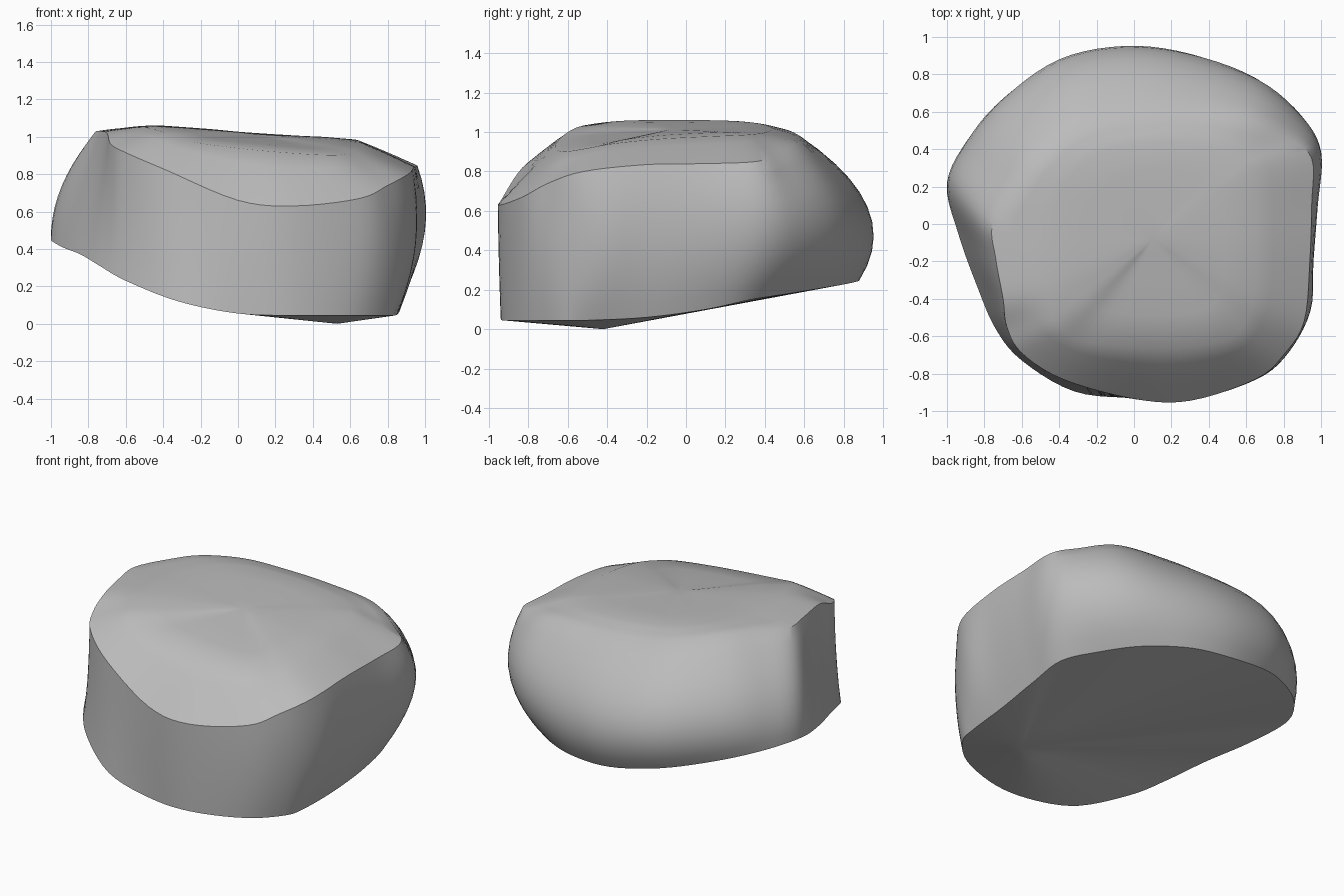
import bpy, bmesh
from mathutils import Vector

if "Cube" in bpy.data.objects:
    bpy.data.objects.remove(bpy.data.objects["Cube"])

# Cross-section loops, counter-clockwise from the front; matching stations
BOTTOM = [(0, -.93, .055), (.3, -.93, .045), (.62, -.82, .045), (.8, -.65, .045), (.84, -.5, .045),
          (.86, -.2, .06), (.87, .1, .1), (.85, .33, .15), (.71, .52, .18), (.52, .7, .21),
          (.25, .84, .235), (-.05, .88, .255), (-.38, .82, .31), (-.67, .65, .37), (-.88, .45, .42),
          (-1, .22, .45), (-.94, -.05, .41), (-.84, -.33, .37), (-.74, -.56, .31), (-.6, -.73, .23),
          (-.32, -.895, .12)]
MIDDLE = [(0, -.935, .35), (.3, -.94, .35), (.65, -.83, .35), (.83, -.68, .4), (.94, -.45, .42),
          (.95, -.2, .43), (.975, .1, .45), (.995, .38, .5), (.89, .58, .5), (.65, .78, .5),
          (.3, .91, .5), (-.05, .95, .51), (-.4, .88, .53), (-.7, .67, .56), (-.89, .44, .57),
          (-.97, .19, .66), (-.86, -.12, .68), (-.77, -.35, .68), (-.7, -.55, .62), (-.6, -.7, .58),
          (-.35, -.86, .45)]
LIP = [(0, -.935, .66), (.3, -.945, .63), (.65, -.83, .67), (.8, -.7, .74), (.91, -.52, .8),
       (.94, -.2, .835), (.95, .1, .84), (.95, .35, .85), (.82, .46, .885), (.6, .56, .945),
       (.25, .59, .965), (-.05, .57, .985), (-.3, .5, 1.015), (-.5, .34, 1.045), (-.63, .18, 1.045),
       (-.755, 0, 1.03), (-.74, -.18, 1.03), (-.7, -.4, 1.02), (-.68, -.55, .96), (-.6, -.69, .915),
       (-.38, -.83, .82)]
PLATEAU = [(0, -.66, .955), (.25, -.66, .93), (.5, -.62, .91), (.6, -.52, .92), (.64, -.38, .945),
           (.66, -.15, .97), (.65, .1, .985), (.63, .27, .992), (.58, .34, .995), (.45, .4, 1.0),
           (.18, .44, 1.017), (-.05, .42, 1.033), (-.22, .36, 1.05), (-.35, .24, 1.06), (-.42, .1, 1.065),
           (-.45, -.02, 1.067), (-.46, -.18, 1.067), (-.46, -.34, 1.062), (-.45, -.47, 1.05),
           (-.39, -.56, 1.03), (-.26, -.63, .985)]
LOWEST = Vector((.53, -.42, 0))
TOP = Vector((.1, -.08, 1.015))
STEPS = 5


def smooth_loop(points):
    """Closed Catmull-Rom curve through the stations."""
    p = [Vector(q) for q in points]
    n, out = len(p), []
    for i in range(n):
        a, b, c, d = p[i - 1], p[i], p[(i + 1) % n], p[(i + 2) % n]
        for s in range(STEPS):
            t = s / STEPS
            out.append(.5 * (2 * b + (c - a) * t + (2 * a - 5 * b + 4 * c - d) * t ** 2
                             + (3 * b - a - 3 * c + d) * t ** 3))
    return out


def wall(b, m, l, t):
    """Parabola through bottom, middle and lip."""
    k = (m.z - b.z) / (l.z - b.z)
    return (b * ((t - k) * (t - 1) / k) + m * (t * (t - 1) / (k * (k - 1)))
            + l * (t * (t - k) / (1 - k)))


bottom, middle, lip, plateau = map(smooth_loop, (BOTTOM, MIDDLE, LIP, PLATEAU))
count = len(bottom)
rows = [[p.lerp(LOWEST, t) for p in bottom] for t in (.8, .5, .2)]      # underside
rows += [[wall(b, m, l, i / 10) for b, m, l in zip(bottom, middle, lip)] for i in range(11)]  # sides
rows += [[l.lerp(p, t) for l, p in zip(lip, plateau)] for t in (.35, .7, 1)]  # upper slope
rows += [[p.lerp(TOP, t) for p in plateau] for t in (.3, .6, .85)]      # flat top

# Stone body
bm = bmesh.new()
rings = [[bm.verts.new(p) for p in row] for row in rows]
low, high = bm.verts.new(LOWEST), bm.verts.new(TOP)
for i in range(count):
    j = (i + 1) % count
    for r, s in zip(rings, rings[1:]):
        bm.faces.new((r[i], r[j], s[j], s[i]))
    bm.faces.new((low, rings[0][j], rings[0][i]))
    bm.faces.new((high, rings[-1][i], rings[-1][j]))
# Soften the upper slope into the flat top
soft = [v for ring in rings[-5:] for v in ring] + [high]
for _ in range(3):
    bmesh.ops.smooth_vert(bm, verts=soft, factor=.35, use_axis_z=True)
bmesh.ops.recalc_face_normals(bm, faces=bm.faces)
mesh = bpy.data.meshes.new("stone")
bm.to_mesh(mesh)
bm.free()
stone = bpy.data.objects.new("stone", mesh)
bpy.context.collection.objects.link(stone)

grey = bpy.data.materials.new("stone grey")
grey.diffuse_color = (.5, .5, .5, 1)
grey.use_nodes = True
grey.node_tree.nodes["Principled BSDF"].inputs["Base Color"].default_value = grey.diffuse_color
mesh.materials.append(grey)

bpy.context.view_layer.objects.active = stone
stone.select_set(True)
bpy.ops.object.shade_smooth_by_angle(angle=.7)
